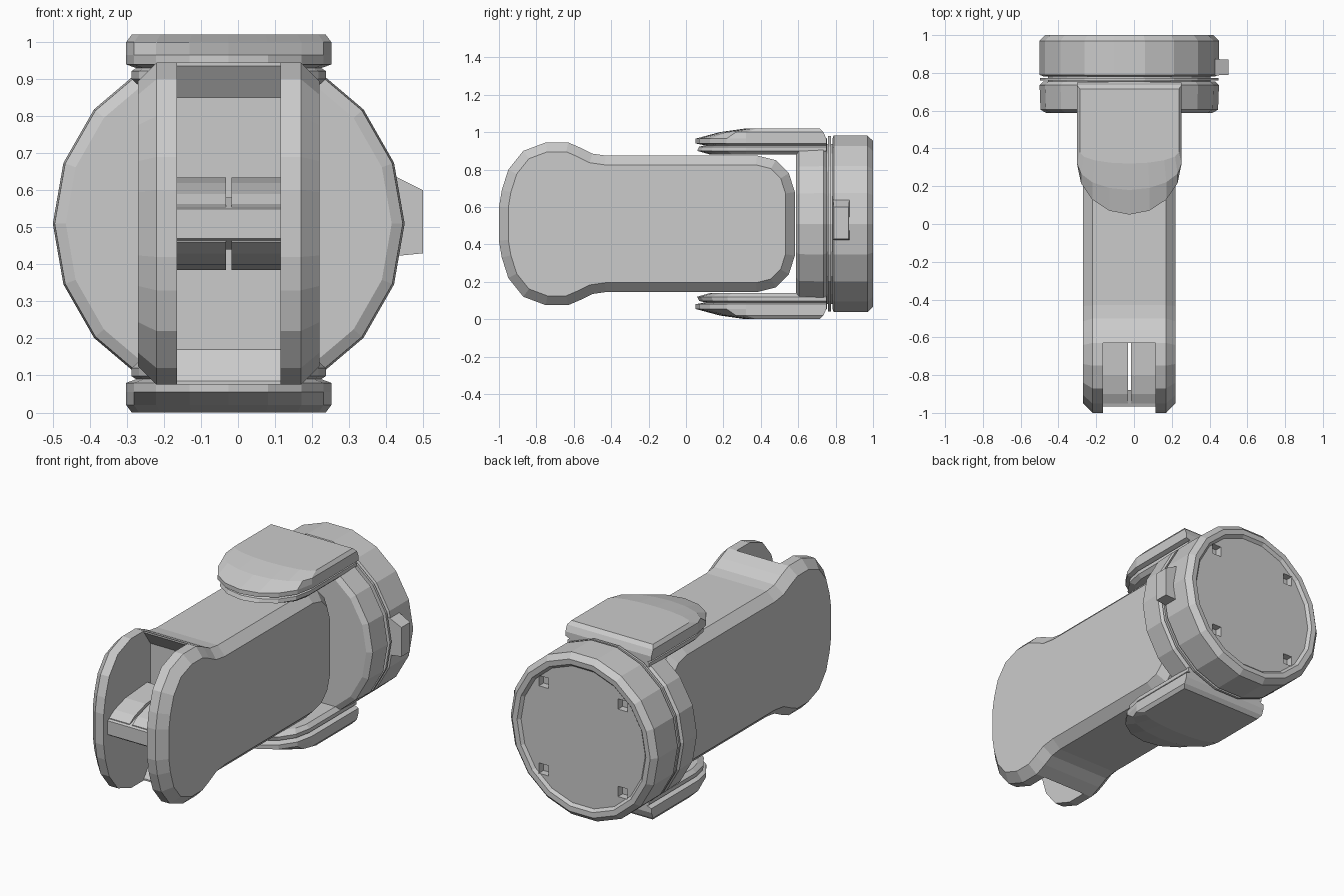
import bpy, bmesh, math

if "Cube" in bpy.data.objects:
    bpy.data.objects.remove(bpy.data.objects["Cube"])

CX, CZ = -0.025, 0.51   # symmetry axis of the joint


def make(name, verts, faces):
    me = bpy.data.meshes.new(name)
    me.from_pydata(verts, [], faces)
    bm = bmesh.new()
    bm.from_mesh(me)
    bmesh.ops.remove_doubles(bm, verts=bm.verts, dist=1e-5)
    bmesh.ops.recalc_face_normals(bm, faces=bm.faces)
    bm.to_mesh(me)
    bm.free()
    ob = bpy.data.objects.new(name, me)
    bpy.context.collection.objects.link(ob)
    return ob


def loft(name, rings):
    """Skin a list of equal-length closed rings and cap both ends."""
    n = len(rings[0])
    verts = [v for r in rings for v in r]
    faces = [(k * n + i, k * n + (i + 1) % n, (k + 1) * n + (i + 1) % n, (k + 1) * n + i)
             for k in range(len(rings) - 1) for i in range(n)]
    faces += [tuple(range(n)), tuple(range((len(rings) - 1) * n, len(rings) * n))]
    return make(name, verts, faces)


def prism_x(name, profile, x0, x1):
    return loft(name, [[(x, y, z) for y, z in profile] for x in (x0, x1)])


def both_halves(upper):
    """Close an upper-half (y, z) profile by mirroring it about CZ."""
    return upper + [(y, 2 * CZ - z) for y, z in reversed(upper)]


def disc(name, profile, sides=18):
    """Faceted disc around the y axis from (y, radius) pairs."""
    rings = [[(CX + r * math.cos(2 * math.pi * i / sides), y,
               CZ + 1.01 * r * math.sin(2 * math.pi * i / sides)) for i in range(sides)]
             for y, r in profile]
    return loft(name, rings)


def cut(ob, cutter):
    m = ob.modifiers.new("cut", 'BOOLEAN')
    m.operation, m.solver, m.object = 'DIFFERENCE', 'EXACT', cutter
    cutter.hide_render = True
    cutter.hide_viewport = False
    cutter.display_type = 'WIRE'


def apply_all(ob, cutters):
    bpy.context.view_layer.objects.active = ob
    for m in list(ob.modifiers):
        bpy.ops.object.modifier_apply(modifier=m.name)
    for c in cutters:
        bpy.data.objects.remove(c)


# Arm link: bone-shaped outline, chamfered, forked at the front
link = prism_x("arm_link", both_halves([
    (-1.0, 0.6), (-0.985, 0.69), (-0.95, 0.80), (-0.87, 0.90), (-0.75, 0.945),
    (-0.63, 0.945), (-0.56, 0.915), (-0.5, 0.885), (-0.43, 0.875), (0.38, 0.875),
    (0.48, 0.85), (0.55, 0.78), (0.582, 0.68)]), CX - 0.245, CX + 0.245)
bev = link.modifiers.new("chamfer", 'BEVEL')
bev.width, bev.segments, bev.limit_method = 0.05, 1, 'ANGLE'
bev.angle_limit = math.radians(60)
slot = prism_x("slot_cutter", both_halves([
    (-1.1, 1.1), (-0.63, 1.1), (-0.63, 0.935), (-0.57, 0.85)]), CX - 0.14, CX + 0.14)
cut(link, slot)
apply_all(link, [slot])

# Hinge hub inside the fork: two halves with a centre gap, tied by a front bridge
hub = both_halves([(-0.95, 0.56), (-0.9, 0.59), (-0.8, 0.62), (-0.6, 0.635)])
for side, s in (("left", -1), ("right", 1)):
    prism_x("hub_" + side, hub, CX + s * 0.008, CX + s * 0.145)
prism_x("hub_bridge", both_halves([(-0.965, 0.55), (-0.88, 0.58)]), CX - 0.145, CX + 0.145)


# Yoke arms: rounded tongues above and below the link
def tongue(w, tip, end, z):
    yb = max(0.32, tip + 0.06)
    arc = [(CX + w * math.sin(a), yb - (yb - tip) * math.cos(a), z)
           for a in [math.pi * (i / 8 - 0.5) for i in range(9)]]
    return arc + [(CX + w, end, z), (CX - w, end, z)]


layers = [(0.24, 0.13, 0.72, 0.88), (0.262, 0.06, 0.75, 0.90), (0.262, 0.07, 0.75, 0.922),
          (0.25, 0.10, 0.75, 0.93), (0.277, 0.05, 0.75, 0.94), (0.277, 0.05, 0.75, 0.965),
          (0.277, 0.18, 0.735, 1.0), (0.262, 0.32, 0.715, 1.02)]
for side, flip in (("upper", False), ("lower", True)):
    loft("yoke_arm_" + side,
         [tongue(w, t, e, 2 * CZ - z if flip else z) for w, t, e, z in layers])

# Yoke base plate, thin washers and core
disc("yoke_plate", [(0.588, 0.44), (0.605, 0.47), (0.735, 0.475), (0.755, 0.455)])
disc("bearing_core", [(0.74, 0.43), (0.80, 0.43)])
disc("washer", [(0.760, 0.472), (0.774, 0.472)])

# Rear base disc with a shallow recess and four small pockets
base = disc("base_disc", [(0.782, 0.455), (0.79, 0.475), (0.97, 0.475), (1.0, 0.445),
                          (0.998, 0.415), (0.982, 0.40)])
pockets = []
for i in range(4):
    a = math.pi / 4 + i * math.pi / 2
    x, z = CX + 0.36 * math.cos(a), CZ + 0.36 * math.sin(a)
    pocket = loft("pocket_cutter", [[(x + dx * 0.03, y, z + dz * 0.03) for dx, dz in
                                     ((-1, -1), (1, -1), (1, 1), (-1, 1))]
                                    for y in (0.94, 1.05)])
    cut(base, pocket)
    pockets.append(pocket)
apply_all(base, pockets)

# Tapered side stop on the base disc
loft("side_stop", [[(x, 0.83 - d, CZ - h), (x, 0.83 + d, CZ - h), (x, 0.83 + d, CZ + h2),
                    (x, 0.83 - d, CZ + h2)]
                   for x, d, h, h2 in ((0.40, 0.045, 0.09, 0.14), (0.5, 0.04, 0.08, 0.09))])
